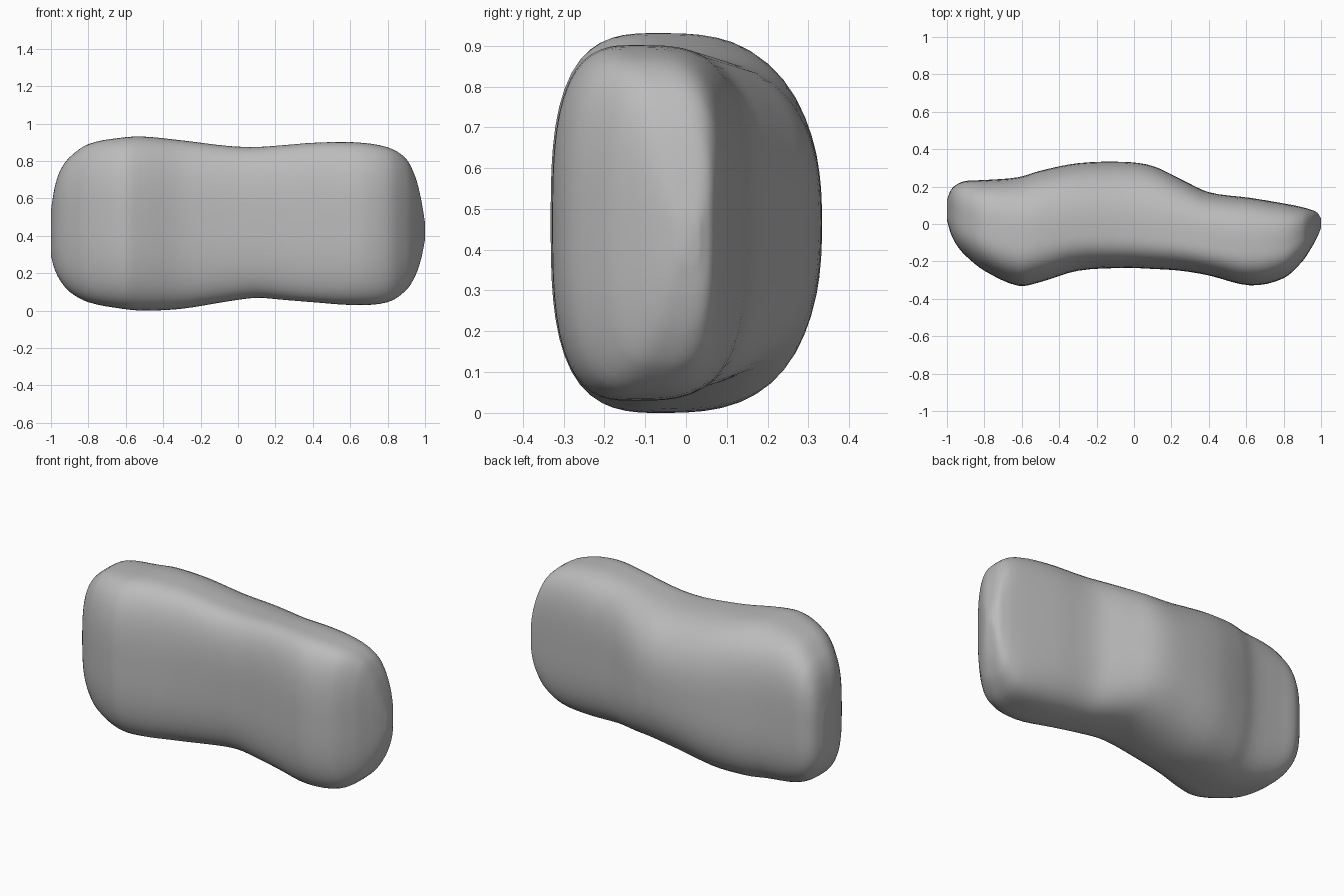
import bpy, bmesh, math

if "Cube" in bpy.data.objects:
    bpy.data.objects.remove(bpy.data.objects["Cube"])

# Stations along the stone: x, front y, back y, bottom z, top z
STATIONS = [
    (-1.00, 0.02, 0.13, 0.29, 0.54), (-0.98, -0.05, 0.18, 0.22, 0.66),
    (-0.95, -0.11, 0.21, 0.16, 0.75), (-0.90, -0.17, 0.23, 0.10, 0.82),
    (-0.80, -0.25, 0.235, 0.045, 0.89), (-0.62, -0.33, 0.25, 0.01, 0.925),
    (-0.50, -0.31, 0.285, 0.00, 0.93), (-0.30, -0.25, 0.325, 0.01, 0.91),
    (-0.05, -0.235, 0.332, 0.05, 0.88), (0.10, -0.24, 0.31, 0.068, 0.875),
    (0.25, -0.25, 0.24, 0.057, 0.885), (0.40, -0.275, 0.17, 0.045, 0.897),
    (0.62, -0.328, 0.14, 0.03, 0.90), (0.80, -0.29, 0.11, 0.045, 0.873),
    (0.90, -0.20, 0.09, 0.11, 0.81), (0.95, -0.125, 0.075, 0.19, 0.71),
    (0.98, -0.07, 0.06, 0.28, 0.59), (1.00, -0.02, 0.03, 0.38, 0.47),
]
SIDES, STEPS = 64, 4


def spline(a, b, c, d, t):
    """Smooth curve from b to c through unevenly spaced stations."""
    h = c[0] - b[0]
    out = [b[0] + h * t]
    for k in range(1, 5):
        m0 = (c[k] - a[k]) / (c[0] - a[0]) * h
        m1 = (d[k] - b[k]) / (d[0] - b[0]) * h
        out.append((2*t**3 - 3*t*t + 1) * b[k] + (t**3 - 2*t*t + t) * m0
                   + (3*t*t - 2*t**3) * c[k] + (t**3 - t*t) * m1)
    return out


def section(x, yf, yb, zb, zt):
    """Rounded block section: crest towards the front, softer back in the middle."""
    yc = yf + (yb - yf) * (0.45 - 0.12 * math.exp(-(x / 0.5) ** 2))
    zc, hz = (zb + zt) / 2, (zt - zb) / 2
    back_power = 3.4 - 0.8 * math.exp(-((x + 0.1) / 0.45) ** 2)
    pts = []
    for i in range(SIDES):
        ang = 2 * math.pi * i / SIDES
        c, s = math.cos(ang), math.sin(ang)
        n = back_power if c > 0 else 3.0
        r = (abs(c) ** n + abs(s) ** n) ** (-1 / n)
        pts.append((x, yc + r * c * ((yb - yc) if c > 0 else (yc - yf)), zc + r * s * hz))
    return pts


# Stone body: lofted sections closed at both ends
bm = bmesh.new()
rings = []
last = len(STATIONS) - 1
for i in range(last):
    quad = [STATIONS[min(max(i + o, 0), last)] for o in (-1, 0, 1, 2)]
    for j in range(STEPS):
        rings.append(section(*spline(*quad, j / STEPS)))
rings.append(section(*STATIONS[-1]))
loops = [[bm.verts.new(p) for p in ring] for ring in rings]
for a, b in zip(loops, loops[1:]):
    for i in range(SIDES):
        j = (i + 1) % SIDES
        bm.faces.new((a[i], a[j], b[j], b[i]))
for loop in (loops[0], loops[-1]):
    bm.faces.new(loop)
bmesh.ops.recalc_face_normals(bm, faces=bm.faces)

mesh = bpy.data.meshes.new("stone")
bm.to_mesh(mesh)
bm.free()
stone = bpy.data.objects.new("stone", mesh)
bpy.context.collection.objects.link(stone)

# Plain grey rock
grey = bpy.data.materials.new("stone grey")
grey.diffuse_color = (0.5, 0.5, 0.5, 1)
grey.use_nodes = True
grey.node_tree.nodes["Principled BSDF"].inputs["Base Color"].default_value = grey.diffuse_color
mesh.materials.append(grey)

bpy.context.view_layer.objects.active = stone
stone.select_set(True)
bpy.ops.object.shade_smooth_by_angle(angle=math.radians(60))
